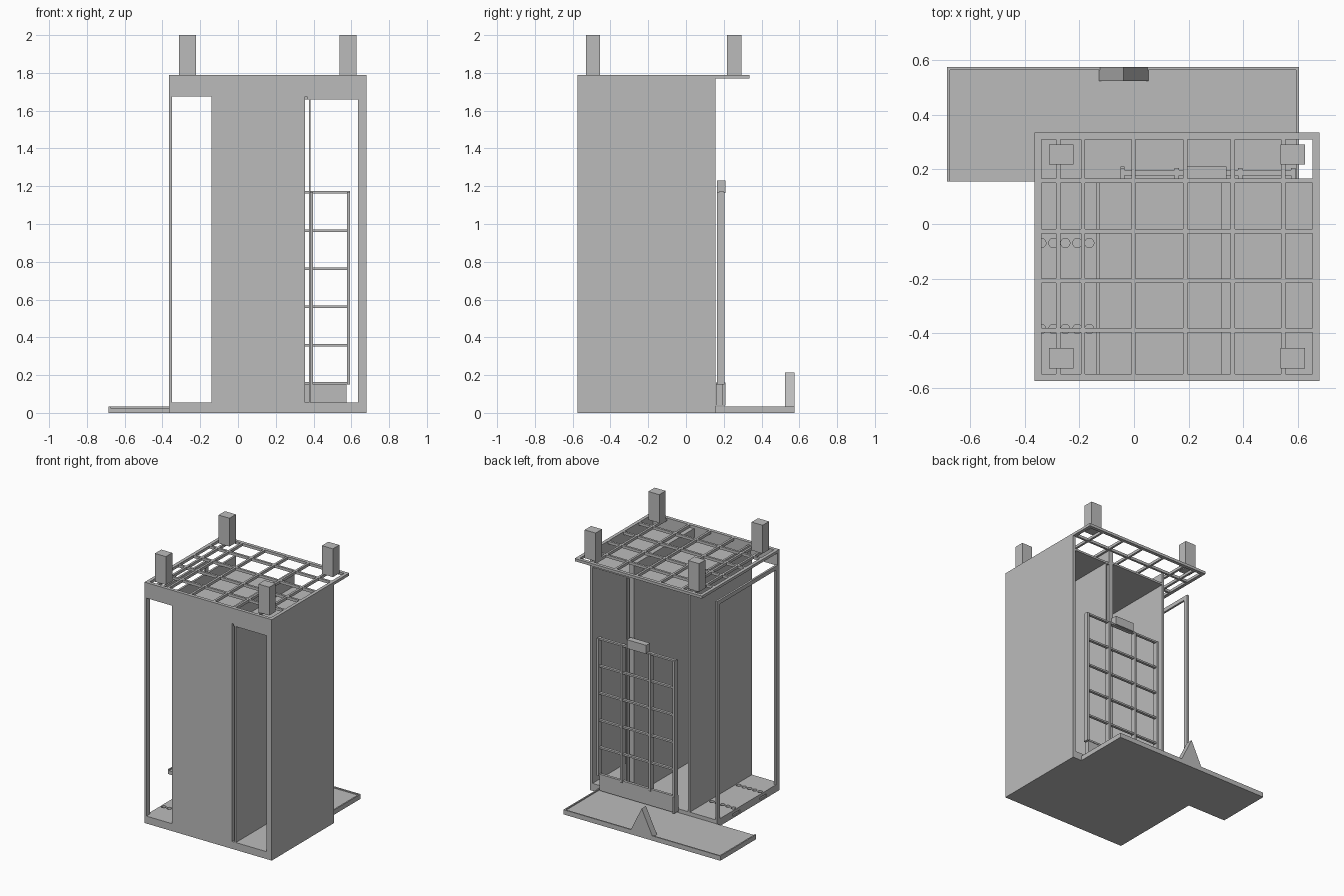
import bpy, bmesh
from mathutils import Matrix, Vector

old = bpy.data.objects.get("Cube")
if old:
    bpy.data.objects.remove(old, do_unlink=True)

grey = bpy.data.materials.new("plain grey")
grey.use_nodes = True
GREY = (0.5, 0.5, 0.5, 1)
grey.diffuse_color = GREY
grey.node_tree.nodes["Principled BSDF"].inputs["Base Color"].default_value = GREY


def finish(name, bm):
    mesh = bpy.data.meshes.new(name)
    bm.to_mesh(mesh)
    bm.free()
    mesh.materials.append(grey)
    ob = bpy.data.objects.new(name, mesh)
    bpy.context.collection.objects.link(ob)
    return ob


def add_box(bm, x, y, z):
    lo, hi = Vector((x[0], y[0], z[0])), Vector((x[1], y[1], z[1]))
    m = Matrix.Translation((lo + hi) / 2) @ Matrix.Diagonal((*(hi - lo), 1))
    bmesh.ops.create_cube(bm, size=1, matrix=m)


def boxes(name, *parts):
    bm = bmesh.new()
    for p in parts:
        add_box(bm, *p)
    return finish(name, bm)


def around(c, w):
    return (c - w / 2, c + w / 2)


# Main cabinet extents
L, R, F, B = -0.365, 0.68, -0.575, 0.155
FLOOR, TOP, ROOF = 0.055, 1.77, 1.79
IN = F + 0.02

# Floor slab with round drain holes and slots on the open side
floor = boxes("floor_slab", ((L, R), (F, B), (0, FLOOR)))
bm = bmesh.new()
for y in (-0.07, -0.385):
    for i in range(5):
        m = Matrix.Translation((-0.34 + 0.044 * i, y, FLOOR))
        bmesh.ops.create_cone(bm, cap_ends=True, segments=20, radius1=0.017,
                              radius2=0.017, depth=0.04, matrix=m)
holes = finish("hole_cutter", bm)
slots = boxes("slot_cutter", *[((L - 0.02, L + 0.006), around(y, 0.08), (0.012, 0.032))
                               for y in (-0.07, -0.385)])
for cutter in (holes, slots):
    cutter.hide_render = True
    cutter.hide_viewport = True
    mod = floor.modifiers.new("cut", "BOOLEAN")
    mod.operation = "DIFFERENCE"
    mod.solver = "EXACT"
    mod.object = cutter

# Front panel with two tall openings
boxes("front_panel",
      ((L, 0.365), (F, IN), (1.675, TOP)),
      ((0.365, R), (F, IN), (1.66, TOP)),
      ((L, -0.35), (F, IN), (FLOOR, 1.675)),
      ((-0.14, 0.355), (F, IN), (FLOOR, 1.675)),
      ((0.635, R), (F, IN), (FLOOR, 1.66)))

# Walls and partitions
boxes("left_wall", ((R - 0.02, R), (IN, B), (FLOOR, TOP)))
boxes("right_partition", ((-0.14, -0.125), (IN, B), (FLOOR, TOP)))
boxes("left_partition", ((0.32, 0.355), (IN, B), (FLOOR, TOP)))
boxes("sliding_panel", ((0.375, 0.385), (F, B), (FLOOR, 1.66)))
boxes("ceiling_plates",
      ((-0.125, 0.32), (IN, B), (1.675, 1.69)),
      ((0.355, R - 0.02), (IN, B), (1.66, 1.675)))

# Open frame on the right side
boxes("side_frame",
      ((L, -0.35), (B - 0.035, B), (FLOOR, 1.68)),
      ((L, -0.35), (IN, IN + 0.02), (FLOOR, 1.68)),
      ((L, -0.35), (IN + 0.02, B - 0.035), (1.65, 1.68)))

# Lattice roof
RB, EDGE, BAR = 0.335, 0.025, 0.016
z = (TOP, ROOF)
border = [((L, R), (F, F + EDGE), z), ((L, R), (RB - EDGE, RB), z),
          ((L, L + EDGE), (F, RB), z), ((R - EDGE, R), (F, RB), z)]
bars = [(around(x, BAR), (F, RB), z) for x in (-0.278, -0.187, -0.002, 0.188, 0.362, 0.548)]
bars += [((L, R), around(y, BAR), z) for y in (0.158, -0.027, -0.208, -0.39)]
boxes("roof_lattice", *border, *bars)

# Four corner posts above the roof
boxes("roof_posts", *[(around(x, 0.09), around(y, 0.075), (ROOF, 2.0))
                      for x in (-0.267, 0.583) for y in (-0.492, 0.255)])

# Rear rack with its base box and top handle
RX, RY = (-0.05, 0.592), (0.165, 0.205)
posts = [(around(x, 0.016), RY, (0.15, 1.17)) for x in (-0.042, 0.157, 0.39, 0.584)]
rungs = [(RX, (0.178, 0.198), around(0.157 + 0.202 * i, 0.013)) for i in range(6)]
boxes("rack", *posts, *rungs)
boxes("rack_base", ((-0.05, 0.575), (0.16, 0.195), (0.04, 0.15)),
      ((-0.05, -0.035), (0.16, 0.21), (0.04, 0.16)))
boxes("rack_handle", ((0.18, 0.34), (0.165, 0.21), (1.165, 1.23)))

# Rear tray with a thin rim
TX, TY = (-0.685, 0.605), (B, 0.575)
rim = 0.01
boxes("rear_tray", (TX, TY, (0, 0.027)),
      (TX, (TY[1] - rim, TY[1]), (0.02, 0.035)),
      ((TX[0], TX[0] + rim), TY, (0.02, 0.035)),
      ((TX[1] - rim, TX[1]), TY, (0.02, 0.035)))

# Triangular marker standing on the tray
bm = bmesh.new()
base = [bm.verts.new((x, 0.525, h)) for x, h in ((-0.13, 0.025), (0.055, 0.025), (-0.038, 0.215))]
face = bm.faces.new(base)
out = bmesh.ops.extrude_face_region(bm, geom=[face])
bmesh.ops.translate(bm, vec=(0, 0.05, 0),
                    verts=[v for v in out["geom"] if isinstance(v, bmesh.types.BMVert)])
bmesh.ops.recalc_face_normals(bm, faces=bm.faces)
finish("tray_wedge", bm)
